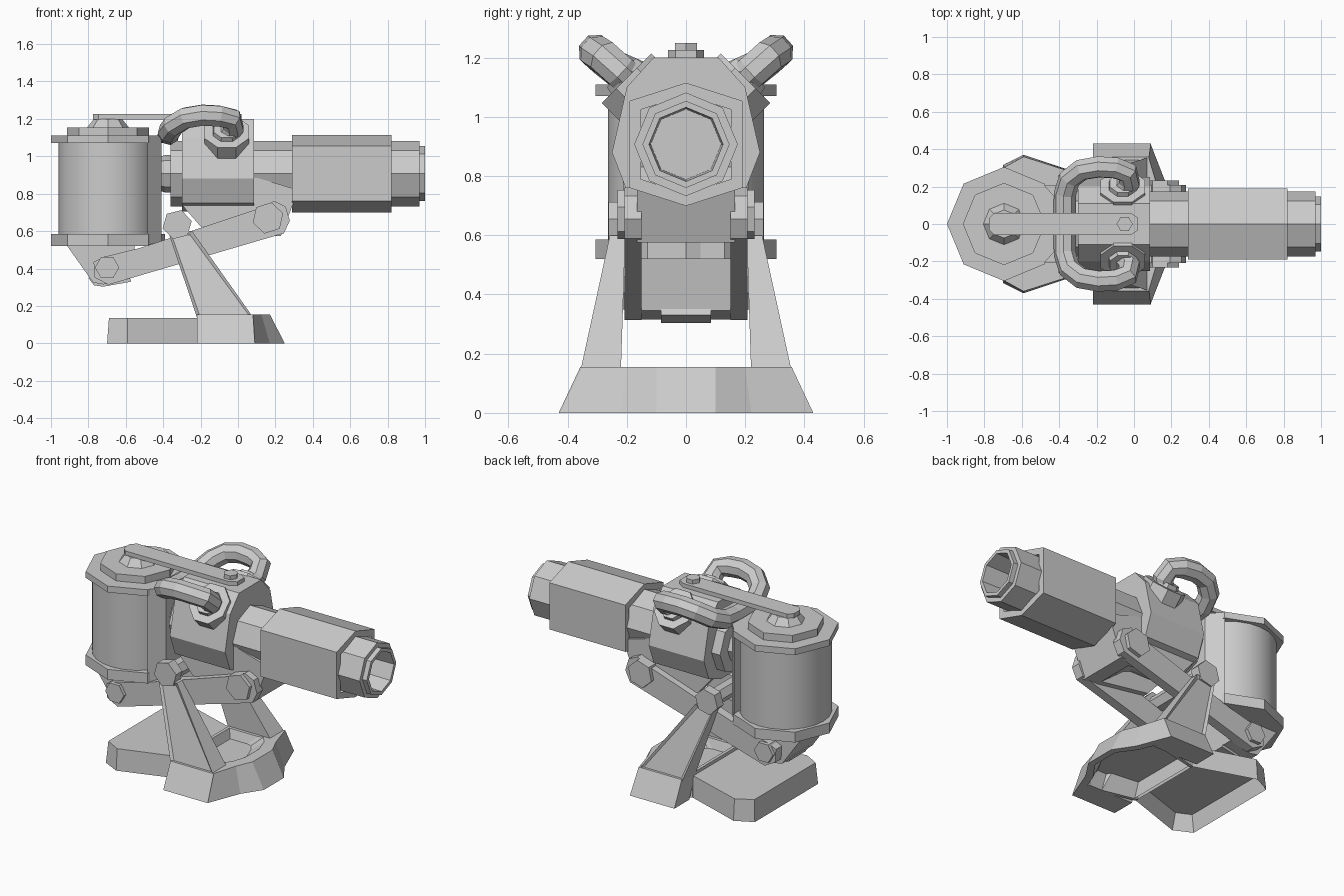
import bpy, bmesh
from math import sin, cos, pi, radians
from mathutils import Vector

if "Cube" in bpy.data.objects:
    bpy.data.objects.remove(bpy.data.objects["Cube"])


def loft(name, rings, caps=True, inset=None):
    """Skin equal-length rings of 3D points; inset = (face direction, width, depth)."""
    bm = bmesh.new()
    vs = [[bm.verts.new(p) for p in r] for r in rings]
    n = len(vs[0])
    for a, b in zip(vs, vs[1:]):
        for i in range(n):
            bm.faces.new((a[i], a[(i + 1) % n], b[(i + 1) % n], b[i]))
    if caps:
        bm.faces.new(vs[0][::-1])
        bm.faces.new(vs[-1])
    bmesh.ops.recalc_face_normals(bm, faces=bm.faces)
    if inset:
        bm.normal_update()
        d = Vector(inset[0])
        f = max(bm.faces, key=lambda q: q.normal.dot(d) * q.calc_area())
        bmesh.ops.inset_individual(bm, faces=[f], thickness=inset[1], depth=-inset[2])
    me = bpy.data.meshes.new(name)
    bm.to_mesh(me)
    bm.free()
    ob = bpy.data.objects.new(name, me)
    bpy.context.collection.objects.link(ob)
    return ob


def ngon(r, n=8, phase=0.0):
    return [(r * cos(2 * pi * i / n + phase), r * sin(2 * pi * i / n + phase)) for i in range(n)]


def along_x(name, sections, cz=0.907, **k):
    """sections: (x, [(y, z offset)...])"""
    return loft(name, [[(x, y, cz + z) for y, z in s] for x, s in sections], **k)


def along_y(name, prof, y0, y1, **k):
    return loft(name, [[(x, y, z) for x, z in prof] for y in (y0, y1)], **k)


def along_z(name, steps, cx=0, cy=0, n=8, **k):
    """steps: (z, radius)"""
    return loft(name, [[(cx + x, cy + y, z) for x, y in ngon(r, n)] for z, r in steps], **k)


def at(x, z, pts):
    return [(x + a, z + b) for a, b in pts]


# Barrel: hexagonal sleeve, octagonal neck and hollow muzzle
hexa = [(0, .208), (.19, .147), (.19, -.147), (0, -.208), (-.19, -.147), (-.19, .147)]
small = [(y * .8, z * .8) for y, z in hexa]
along_x("barrel_sleeve", [(.29, small), (.29, hexa), (.82, hexa), (.82, small)], caps=False)
along_x("barrel_neck", [(.05, ngon(.175)), (.31, ngon(.175))])
along_x("muzzle", [(x, ngon(r)) for x, r in
        [(.8, .175), (.97, .175), (.97, .147), (1, .147), (1, .125), (.5, .11)]])

# Main body with rear plate and knob
half = [(.11, 1.2), (.2, 1.1), (.25, .88), (.2, .75), (.08, .705)]
body = half + [(-y, z) for y, z in reversed(half)]
along_x("body", [(-.3, body), (.085, body)], cz=0)
along_x("body_rear_plate", [(-.36, ngon(.175)), (-.29, ngon(.175))])
along_x("body_rear_knob", [(x, ngon(r)) for x, r in
        [(-.44, .07), (-.42, .09), (-.39, .1), (-.35, .1)]])

# Yoke wedge under the body and neck
along_y("yoke", [(.29, .83), (.3, .76), (.23, .575), (.14, .575), (-.02, .7), (-.2, .76), (.05, .9)],
        -.165, .165)

# Tank
tx = -.695
tank = along_z("tank", [(.56, .264), (1.09, .264)], tx, n=24)
bpy.context.view_layer.objects.active = tank
tank.select_set(True)
bpy.ops.object.shade_smooth_by_angle(angle=radians(30))
along_z("tank_lower_flange", [(.52, .305), (.585, .305)], tx)
along_z("tank_upper_flange", [(1.07, .305), (1.11, .305)], tx)
along_z("tank_lid", [(1.1, .22), (1.155, .22)], tx)
along_z("tank_hub", [(1.15, .115), (1.2, .075)], tx)
loft("tank_back_slab", [[(-.484, .212, z), (-.41, .13, z), (-.41, -.13, z), (-.484, -.212, z)]
                        for z in (.52, 1.11)])
along_y("tank_bracket", [(-.92, .53), (-.775, .325), (-.72, .315), (-.58, .345), (-.55, .53)], -.15, .15)
along_y("tank_bracket_keel", [(-.8, .35), (-.77, .31), (-.72, .303), (-.57, .33), (-.6, .4)], -.085, .085)

# Strap over the top, with bolt
loft("top_strap", [[(-.775, .03, z), (-.745, .06, z), (-.02, .06, z), (.02, .035, z),
                    (.02, -.035, z), (-.02, -.06, z), (-.745, -.06, z), (-.775, -.03, z)]
                   for z in (1.198, 1.225)])
along_z("strap_bolt", [(1.22, .043), (1.25, .043)], -.05, n=6)

# Trunnion rod between the legs
along_y("trunnion_rod", at(-.32, .63, ngon(.05, 6)), -.24, .24)

# Hose across the back, looping out to both sides
hp = [(-.06, .18, 1.11), (-.025, .225, 1.155), (-.035, .275, 1.2), (-.1, .3, 1.215), (-.19, .305, 1.22),
      (-.28, .29, 1.205), (-.345, .24, 1.165), (-.37, .16, 1.13), (-.37, .06, 1.12)]
path = hp + [(x, -y, z) for x, y, z in reversed(hp)]
cu = bpy.data.curves.new("hose", 'CURVE')
cu.dimensions = '3D'
cu.bevel_depth = .06
cu.bevel_resolution = 2
cu.use_fill_caps = True
sp = cu.splines.new('POLY')
sp.points.add(len(path) - 1)
for p, c in zip(sp.points, path):
    p.co = (*c, 1)
sp.use_smooth = False
bpy.context.collection.objects.link(bpy.data.objects.new("hose", cu))

# Parts repeated on each side
for s, side in ((1, "left"), (-1, "right")):
    # Hose flange on the sloped shoulder
    def disc(d, r):
        return [(-.06 + a, s * (.19 + (d + b) * .707), 1.12 + (d - b) * .707)
                for a, b in ngon(r, 8, pi / 8)]
    loft(side + "_hose_flange", [disc(-.1, .128), disc(.015, .128), disc(.015, .08), disc(.04, .075)])

    # Yoke cheek between body and link arm
    along_y(side + "_yoke_cheek", [(.2, .58), (.14, .575), (-.2, .625), (-.3, .74), (.08, .85)],
            s * .115, s * .165)

    # Link arm from tank bracket to yoke, with bolts
    a, b = Vector((-.7, .405)), Vector((.17, .665))
    d = (b - a).normalized()
    n = Vector((-d.y, d.x))
    arm = [a + n * .06, a - d * .06 + n * .05, a - d * .08 - n * .03, a - d * .02 - n * .09,
           b - n * .095 + d * .05, b + d * .1 - n * .04, b + d * .1 + n * .04, b + d * .05 + n * .085,
           b - d * .05 + n * .07, a + d * .2 + n * .05]
    along_y(side + "_link_arm", arm, s * .15, s * .208)
    along_y(side + "_rear_bolt", at(a.x, a.y, ngon(.065, 6)), s * .14, s * .23)
    along_y(side + "_front_bolt", at(b.x - .01, b.y + .005, ngon(.085, 6, .3)), s * .14, s * .232)

    # Leg with recessed outer panel, pivot cap and flared foot
    def quad(x0, x1, y0, y1, z):
        return [(x0, s * y0, z), (x1, s * y0, z), (x1, s * y1, z), (x0, s * y1, z)]
    loft(side + "_leg", [quad(-.22, .08, .22, .357, .14), quad(-.375, -.245, .205, .257, .6)],
         inset=((0, s, .2), .022, .012))
    along_y(side + "_leg_pivot", at(-.325, .635, ngon(.08, 6, .25)), s * .2, s * .262)
    loft(side + "_foot", [quad(-.22, .09, .28, .43, 0), quad(-.22, .08, .22, .357, .155)])


# Base: front bumper and rear platform, hollow underneath
def ring(pts, z):
    return [(x, y, z) for x, y in pts] + [(x, -y, z) for x, y in reversed(pts)]


loft("base_front", [ring([(-.2, .2), (-.02, .22), (.03, .3), (.1, .17), (.17, .08)], .09),
                    ring([(-.22, .23), (.0, .28), (.06, .38), (.13, .2), (.21, .09)], 0),
                    ring([(-.22, .25), (.0, .3), (.09, .425), (.17, .22), (.25, .1)], 0),
                    ring([(-.22, .25), (.0, .25), (.08, .35), (.125, .2), (.17, .1)], .155),
                    ring([(-.2, .2), (.0, .2), (.03, .21), (.07, .16), (.1, .07)], .155),
                    ring([(-.18, .18), (-.06, .18), (-.03, .17), (.0, .13), (.03, .05)], .1)])
loft("base_rear", [ring([(-.7, .315), (-.59, .37), (-.2, .24)], 0),
                   ring([(-.69, .305), (-.59, .36), (-.2, .235)], .135)],
     inset=((0, 0, -1), .03, .1))
